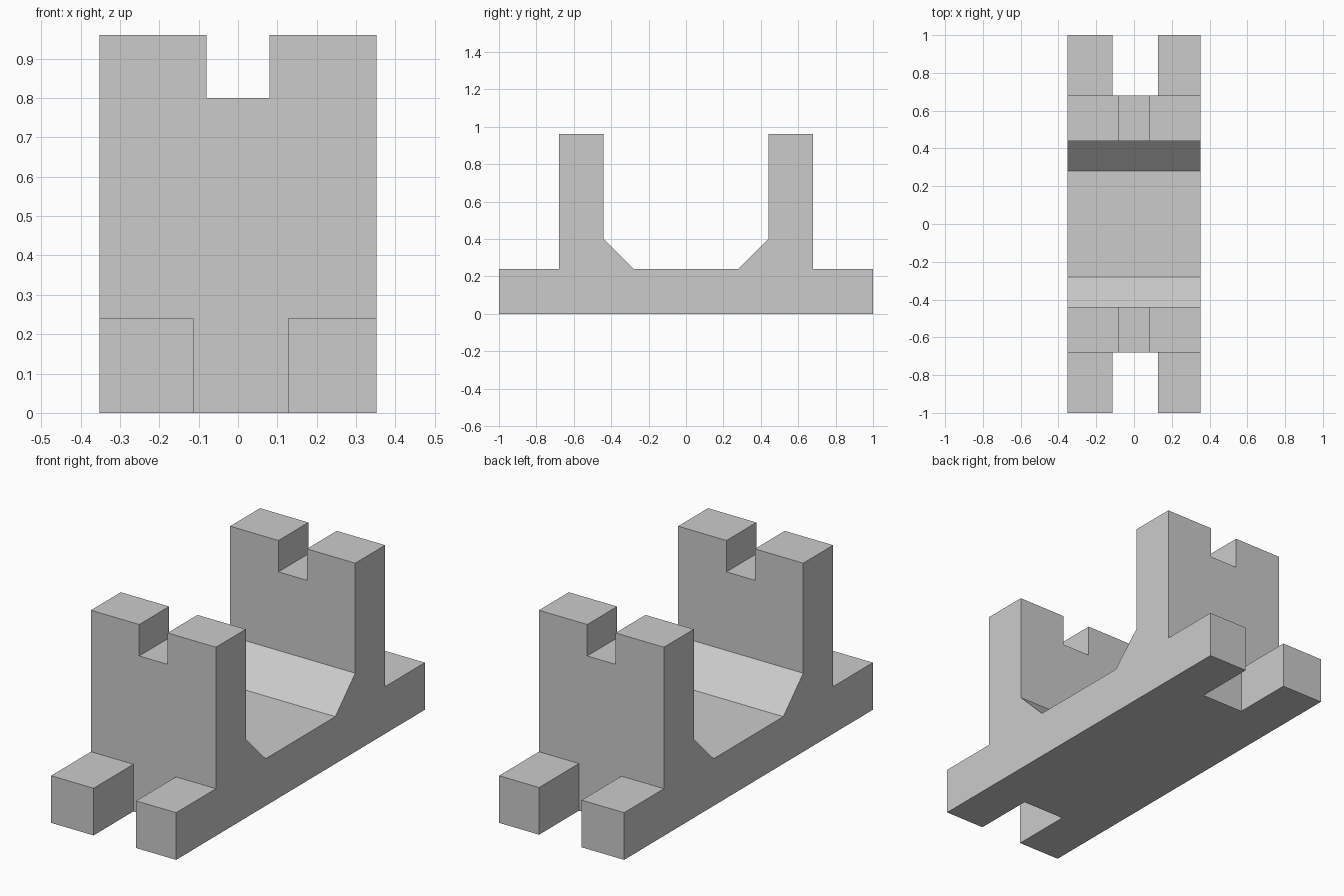
import bpy
import bmesh

cube = bpy.data.objects.get("Cube")
if cube:
    bpy.data.objects.remove(cube, do_unlink=True)

# Single grey material
grey = bpy.data.materials.new("light grey")
grey.use_nodes = True
colour = (0.6, 0.6, 0.6, 1)
grey.diffuse_color = colour
grey.node_tree.nodes["Principled BSDF"].inputs["Base Color"].default_value = colour


def prism(name, profile, x0, x1):
    """Extrude a side profile of (y, z) points from x0 to x1."""
    bm = bmesh.new()
    face = bm.faces.new([bm.verts.new((x0, y, z)) for y, z in profile])
    side = bmesh.ops.extrude_face_region(bm, geom=[face])["geom"]
    for v in side:
        if isinstance(v, bmesh.types.BMVert):
            v.co.x = x1
    bmesh.ops.recalc_face_normals(bm, faces=bm.faces)
    mesh = bpy.data.meshes.new(name)
    bm.to_mesh(mesh)
    bm.free()
    mesh.materials.append(grey)
    obj = bpy.data.objects.new(name, mesh)
    bpy.context.collection.objects.link(obj)
    return obj


def box_profile(y0, y1, z0, z1):
    return [(y0, z0), (y1, z0), (y1, z1), (y0, z1)]


HALF_WIDTH = 0.352
BASE, TOP, NOTCH = 0.24, 0.96, 0.8
WALL_IN, WALL_OUT = 0.44, 0.68

# Cradle body: base, two upright walls and inner chamfers
half = [(1, 0), (1, BASE), (WALL_OUT, BASE), (WALL_OUT, TOP),
        (WALL_IN, TOP), (WALL_IN, 0.4), (0.28, BASE)]
profile = half + [(-y, z) for y, z in reversed(half)]
body = prism("cradle_body", profile, -HALF_WIDTH, HALF_WIDTH)

# Cutters: notch across both wall tops, and a slot in each end of the base
cutters = [prism("notch_cutter", box_profile(-0.8, 0.8, NOTCH, 1.1), -0.08, 0.08)]
for s in (-1, 1):
    cutters.append(prism("foot_slot_cutter",
                         box_profile(s * WALL_OUT, s * 1.2, -0.1, 0.4), -0.113, 0.127))

for cutter in cutters:
    cutter.hide_render = True
    mod = body.modifiers.new(cutter.name, "BOOLEAN")
    mod.operation = "DIFFERENCE"
    mod.solver = "EXACT"
    mod.object = cutter

# Bake the cuts and remove the cutters
graph = bpy.context.evaluated_depsgraph_get()
result = bpy.data.meshes.new_from_object(body.evaluated_get(graph))
body.modifiers.clear()
body.data = result
for cutter in cutters:
    bpy.data.objects.remove(cutter, do_unlink=True)
